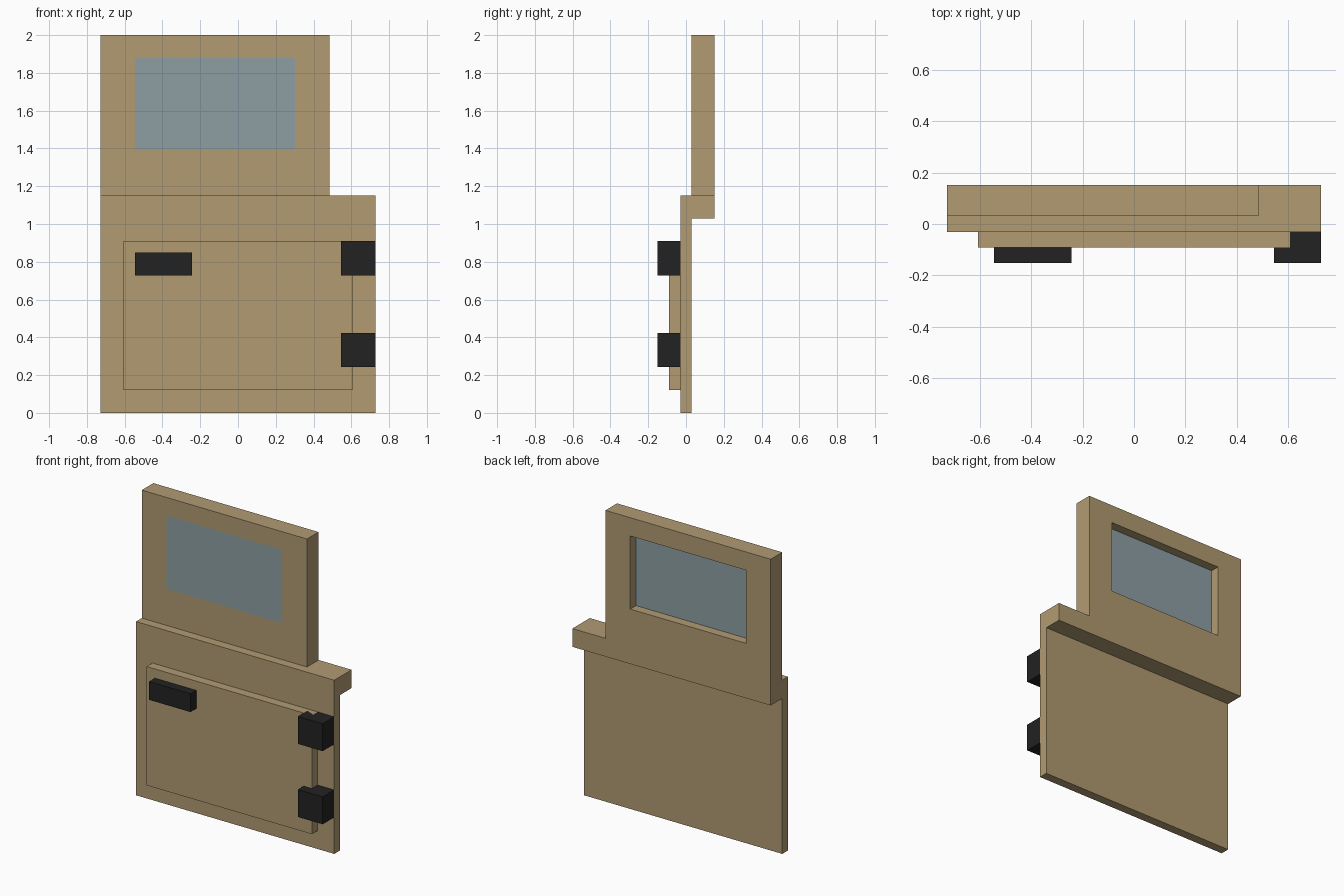
import bpy
import bmesh

if "Cube" in bpy.data.objects:
    bpy.data.objects.remove(bpy.data.objects["Cube"], do_unlink=True)

U = 2 / 33  # one grid step; the door is 33 steps tall


def make_material(name, rgb):
    mat = bpy.data.materials.new(name)
    mat.use_nodes = True
    color = (*rgb, 1)
    mat.diffuse_color = color
    mat.node_tree.nodes["Principled BSDF"].inputs["Base Color"].default_value = color
    return mat


tan = make_material("tan paint", (0.44, 0.328, 0.168))
glass = make_material("blue grey glass", (0.27, 0.345, 0.365))
black = make_material("black metal", (0.016, 0.016, 0.016))


def finish(name, bm, mat):
    bmesh.ops.recalc_face_normals(bm, faces=bm.faces)
    mesh = bpy.data.meshes.new(name)
    bm.to_mesh(mesh)
    bm.free()
    mesh.materials.append(mat)
    obj = bpy.data.objects.new(name, mesh)
    bpy.context.collection.objects.link(obj)
    return obj


def box(name, mat, x, y, z):
    """Box from (low, high) ranges in grid steps."""
    bm = bmesh.new()
    bmesh.ops.create_cube(bm, size=1)
    for v in bm.verts:
        v.co = [U * (r[0] if c < 0 else r[1]) for c, r in zip(v.co, (x, y, z))]
    return finish(name, bm, mat)


def extrude_profile(name, mat, profile, x):
    """Sweep a closed (y, z) outline along x."""
    bm = bmesh.new()
    face = bm.faces.new([bm.verts.new((x[0] * U, y * U, z * U)) for y, z in profile])
    swept = bmesh.ops.extrude_face_region(bm, geom=[face])["geom"]
    verts = [g for g in swept if isinstance(g, bmesh.types.BMVert)]
    bmesh.ops.translate(bm, verts=verts, vec=((x[1] - x[0]) * U, 0, 0))
    return finish(name, bm, mat)


def frame(name, mat, outer, inner, y):
    """Rectangular frame; outer and inner are (x range, z range)."""
    bm = bmesh.new()
    rings = []
    for (xs, zs), depth in ((outer, y[0]), (inner, y[0]), (inner, y[1]), (outer, y[1])):
        corners = ((xs[0], zs[0]), (xs[1], zs[0]), (xs[1], zs[1]), (xs[0], zs[1]))
        rings.append([bm.verts.new((a * U, depth * U, b * U)) for a, b in corners])
    for i in range(4):
        a, b = rings[i], rings[(i + 1) % 4]
        for j in range(4):
            k = (j + 1) % 4
            bm.faces.new((a[j], a[k], b[k], b[j]))
    return finish(name, bm, mat)


# Lower door slab with the rear ledge along its top
slab = [(-0.5, 0), (0.5, 0), (0.5, 17), (2.5, 17), (2.5, 19), (-0.5, 19)]
extrude_profile("door_slab", tan, slab, (-12, 12))

# Raised front panel
box("front_panel", tan, (-10, 10), (-1.5, -0.5), (2, 15))

# Window frame, with glass flush at the front and recessed at the back
opening = ((-9, 5), (23, 31))
frame("window_frame", tan, ((-12, 8), (19, 33)), opening, (0.5, 2.5))
box("window_glass", glass, opening[0], (0.5, 1.5), opening[1])

# Handle and hinges
box("door_handle", black, (-9, -4), (-2.5, -1.5), (12, 14))
for name, z in (("lower_hinge", 4), ("upper_hinge", 12)):
    box(name, black, (9, 12), (-2.5, -0.5), (z, z + 3))
